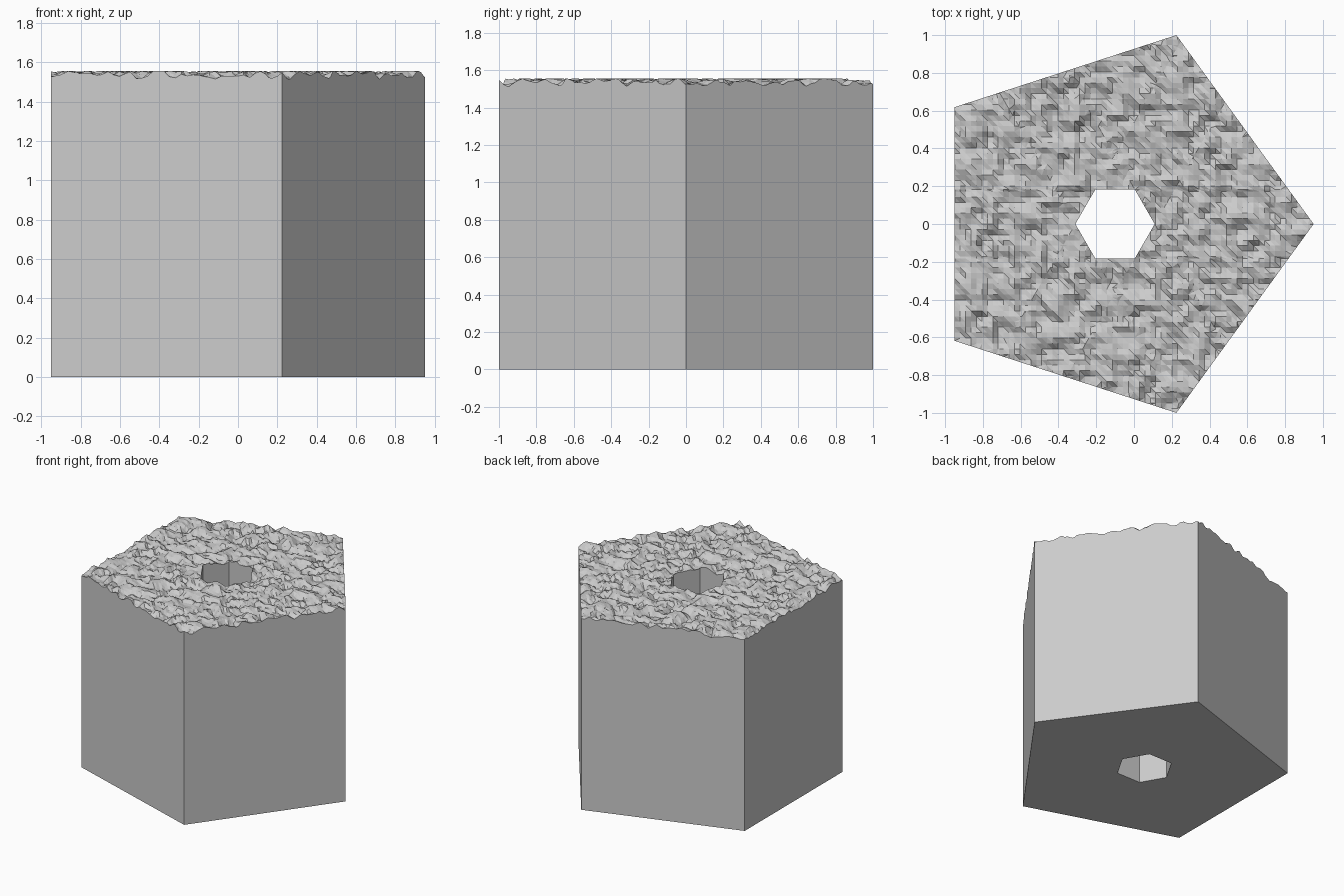
import bpy, bmesh
from math import cos, sin, pi
from mathutils import Vector, noise

if "Cube" in bpy.data.objects:
    bpy.data.objects.remove(bpy.data.objects["Cube"])

TOP = 1.555
R_OUT = 1 / sin(2 * pi / 5)              # pentagon circumradius
CX = R_OUT * (cos(pi / 5) - 1) / 2       # shared axis of pentagon and hole
R_HOLE = 0.21


def sides(n, radius):
    """Point and outward normal of every side of a regular polygon."""
    apothem = radius * cos(pi / n)
    for i in range(n):
        a = (2 * i + 1) * pi / n
        normal = Vector((cos(a), sin(a), 0))
        yield Vector((CX, 0, 0)) + normal * apothem, normal


def rough_height(p):
    """Jagged stone surface with clipped peaks."""
    h = 0.040 * noise.noise(p * 11) + 0.022 * noise.noise(p * 23 + Vector((7, 3, 5)))
    return min(TOP, TOP - 0.018 + h)


bm = bmesh.new()
bmesh.ops.create_grid(bm, x_segments=80, y_segments=80, size=1.15)


def cut(point, normal, clear):
    bmesh.ops.bisect_plane(bm, geom=bm.verts[:] + bm.edges[:] + bm.faces[:],
                           dist=1e-5, plane_co=point, plane_no=normal,
                           clear_outer=clear)


# Pentagonal outline, then hexagonal hole
for co, no in sides(5, R_OUT):
    cut(co, no, True)
hole = list(sides(6, R_HOLE))
for co, no in hole:
    cut(co, no, False)
inside = [f for f in bm.faces
          if all((f.calc_center_median() - co).dot(no) < 0 for co, no in hole)]
bmesh.ops.delete(bm, geom=inside, context='FACES')

# Rough top
bmesh.ops.triangulate(bm, faces=bm.faces[:])
for v in bm.verts:
    v.co.z = rough_height(v.co.copy())

# Outer walls and hole walls dropped to the ground
rim = [e for e in bm.edges if e.is_boundary]
ext = bmesh.ops.extrude_edge_only(bm, edges=rim)["geom"]
for v in (g for g in ext if isinstance(g, bmesh.types.BMVert)):
    v.co.z = 0

# Flat base with the hole left open
base_edges = [g for g in ext if isinstance(g, bmesh.types.BMEdge)
              and g.is_boundary and all(v.co.z == 0 for v in g.verts)]
bmesh.ops.triangle_fill(bm, edges=base_edges, use_beauty=True, normal=(0, 0, -1))
bmesh.ops.recalc_face_normals(bm, faces=bm.faces[:])

# Merge the coplanar strips of walls and base
flat = [f for f in bm.faces if any(v.co.z == 0 for v in f.verts)]
flat_edges = {e for f in flat for e in f.edges
              if all(l in flat for l in e.link_faces)}
bmesh.ops.dissolve_limit(bm, angle_limit=0.02, edges=list(flat_edges), verts=[])

mesh = bpy.data.meshes.new("stone_column")
bm.to_mesh(mesh)
bm.free()
obj = bpy.data.objects.new("stone_column", mesh)
bpy.context.collection.objects.link(obj)
